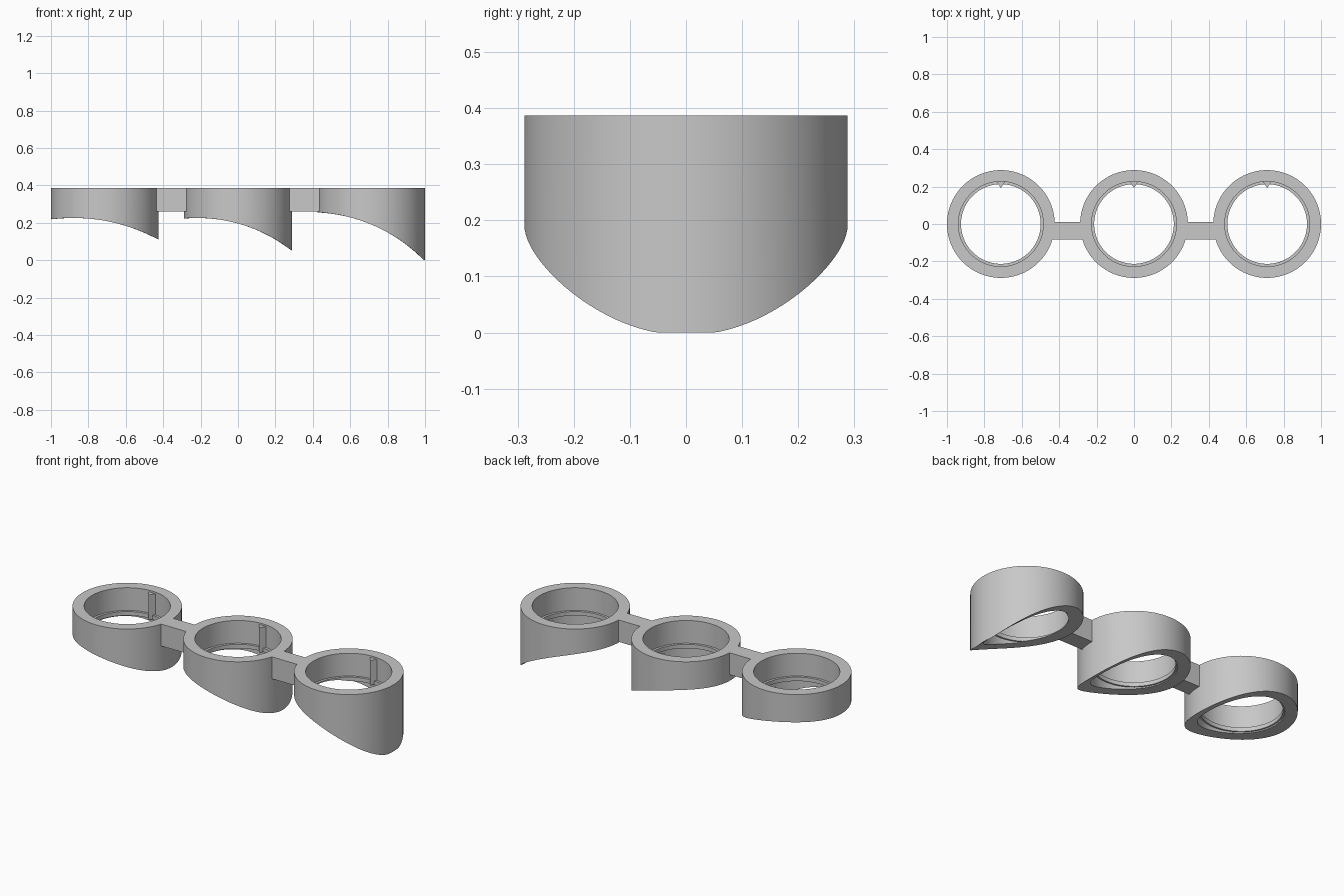
import bpy
import bmesh
from math import sin, cos, tau, sqrt

if "Cube" in bpy.data.objects:
    bpy.data.objects.remove(bpy.data.objects["Cube"], do_unlink=True)

TOP = 0.387
OUTER, BORE, LIP, LOWER = 0.288, 0.227, 0.213, 0.222
SPACING = 0.712
LIP_TOP, LIP_LOW = 0.255, 0.232
SEGMENTS = 96

grey = bpy.data.materials.new("plain grey")
grey.use_nodes = True
grey.diffuse_color = (0.58, 0.58, 0.58, 1)
grey.node_tree.nodes["Principled BSDF"].inputs["Base Color"].default_value = (0.58, 0.58, 0.58, 1)


def finish(bm, name):
    """Turn a bmesh into a shaded object."""
    bmesh.ops.dissolve_degenerate(bm, edges=bm.edges[:], dist=0.00001)
    bmesh.ops.recalc_face_normals(bm, faces=bm.faces[:])
    mesh = bpy.data.meshes.new(name)
    bm.to_mesh(mesh)
    bm.free()
    mesh.materials.append(grey)
    obj = bpy.data.objects.new(name, mesh)
    bpy.context.collection.objects.link(obj)
    bpy.ops.object.select_all(action="DESELECT")
    obj.select_set(True)
    bpy.context.view_layer.objects.active = obj
    bpy.ops.object.shade_smooth_by_angle(angle=0.5)
    return obj


def prism(name, outline, low, high):
    """Extrude a flat outline between two heights."""
    bm = bmesh.new()
    face = bm.faces.new([bm.verts.new((x, y, low)) for x, y in outline])
    grown = bmesh.ops.extrude_face_region(bm, geom=[face])["geom"]
    for v in grown:
        if isinstance(v, bmesh.types.BMVert):
            v.co.z = high
    return finish(bm, name)


def ring(name, centre, apex, crest, radius):
    """Revolved ring whose underside follows a curved saddle cut."""
    profile = [(OUTER, TOP), (OUTER, 0), (LOWER, 0), (LOWER, LIP_LOW),
               (LIP, LIP_LOW), (LIP, LIP_TOP), (BORE, LIP_TOP), (BORE, TOP)]
    bm = bmesh.new()
    loops = []
    for i in range(SEGMENTS):
        a = tau * i / SEGMENTS
        column = []
        for r, z in profile:
            dx = r * cos(a)
            arc = crest - radius + sqrt(radius ** 2 - (dx - apex) ** 2)
            column.append(bm.verts.new((centre + dx, r * sin(a), max(z, arc))))
        loops.append(column)
    n = len(profile)
    for i in range(SEGMENTS):
        a, b = loops[i], loops[(i + 1) % SEGMENTS]
        for j in range(n):
            k = (j + 1) % n
            bm.faces.new((a[j], b[j], b[k], a[k]))
    finish(bm, name)


# Rings, each with a steeper underside than the last
ring("right_ring", -SPACING, -0.17, 0.226, 0.96)
ring("middle_ring", 0, -0.22, 0.226, 0.825)
ring("left_ring", SPACING, -0.33, 0.257, 0.86)

# Pointed locating keys inside the back of each bore
for side, x in (("right", -SPACING), ("middle", 0), ("left", SPACING)):
    prism(side + "_key", [(x - 0.025, 0.23), (x, 0.193), (x + 0.025, 0.23)],
          LIP_LOW, TOP - 0.01)

# Connecting bars, ends following the ring walls
steps = [-0.083 + 0.095 * i / 6 for i in range(7)]
for side, x in (("right", -SPACING), ("left", 0)):
    near = [(x + sqrt(OUTER ** 2 - y * y) - 0.001, y) for y in steps]
    far = [(x + SPACING - sqrt(OUTER ** 2 - y * y) + 0.001, y) for y in reversed(steps)]
    prism(side + "_bar", near + far, 0.26, TOP)
